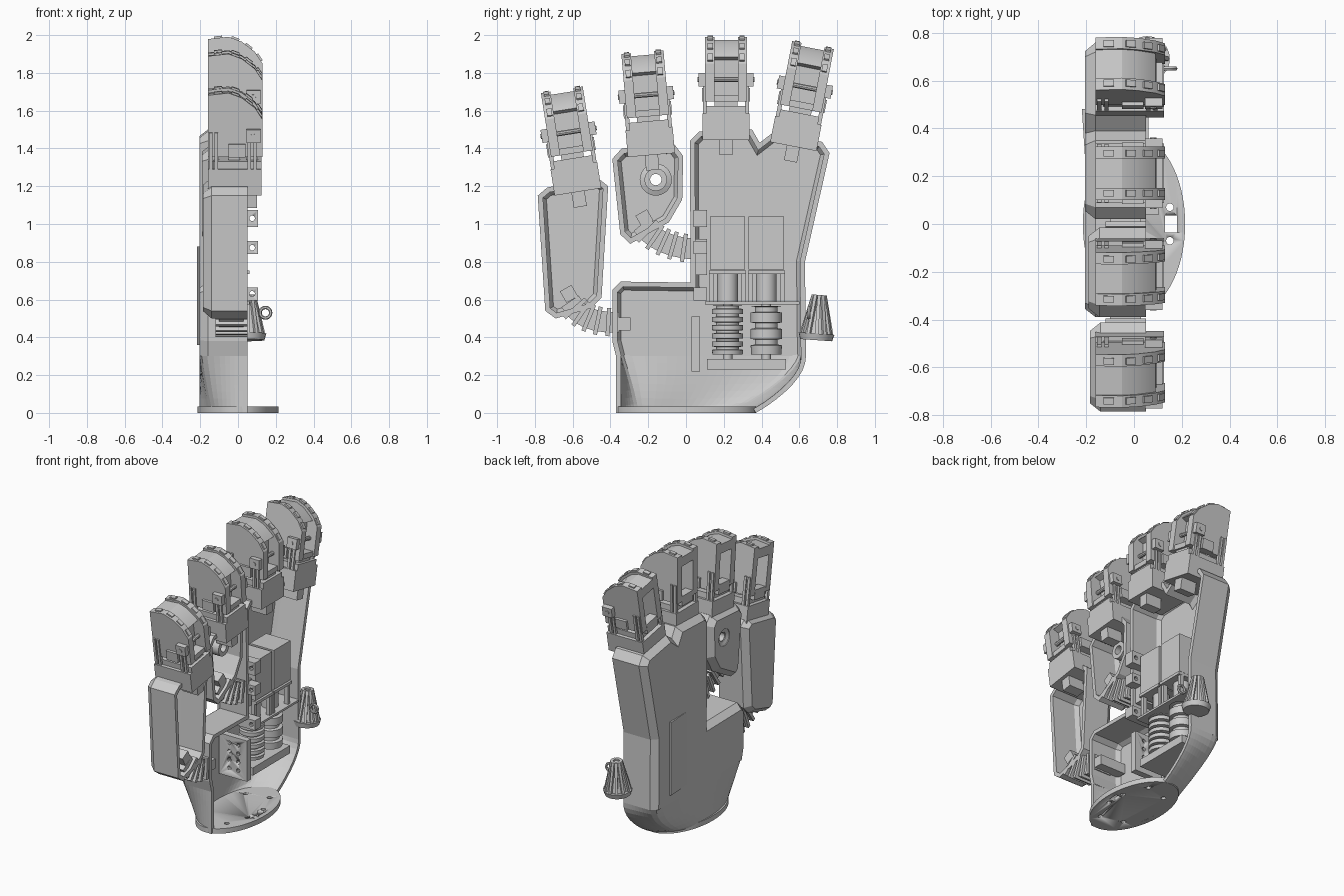
import bpy, bmesh, math
from mathutils import Matrix, Vector

if "Cube" in bpy.data.objects:
    bpy.data.objects.remove(bpy.data.objects["Cube"])

I = Matrix.Identity(4)
flat = []  # objects kept flat shaded


def make(name, verts, faces, M=I, fix=True):
    bm = bmesh.new()
    vs = [bm.verts.new(M @ Vector(v)) for v in verts]
    for f in faces:
        bm.faces.new([vs[i] for i in f])
    if fix:
        bmesh.ops.recalc_face_normals(bm, faces=bm.faces)
        if bm.calc_volume(signed=True) < 0:
            bmesh.ops.reverse_faces(bm, faces=bm.faces)
    me = bpy.data.meshes.new(name)
    bm.to_mesh(me)
    bm.free()
    ob = bpy.data.objects.new(name, me)
    bpy.context.collection.objects.link(ob)
    return ob


def loft(name, loops, M=I, ring=False):
    n, m = len(loops[0]), len(loops)
    faces = [] if ring else [tuple(range(n)), tuple(range((m - 1) * n, m * n))]
    for k in range(m if ring else m - 1):
        j = (k + 1) % m
        faces += [(k*n+i, k*n+(i+1) % n, j*n+(i+1) % n, j*n+i) for i in range(n)]
    return make(name, [v for l in loops for v in l], faces, M)


def box(name, x, y, z, M=I):
    return loft(name, [[(x[0], y[0], h), (x[1], y[0], h), (x[1], y[1], h), (x[0], y[1], h)] for h in z], M)


def prism(name, prof, y0, y1, M=I):
    return loft(name, [[(x, y, z) for x, z in prof] for y in (y0, y1)], M)


def lathe(name, prof, M=I, n=24, sx=1, sy=1, ring=False):
    """Turned part around z from (radius, height) pairs; ring joins last to first."""
    a = [2 * math.pi * i / n for i in range(n)]
    return loft(name, [[(sx*r*math.cos(t), sy*r*math.sin(t), h) for t in a] for r, h in prof], M, ring)


def tilt(y, z, deg, x=0):
    return Matrix.Translation((x, y, z)) @ Matrix.Rotation(math.radians(-deg), 4, 'X')


def cut(ob, cutter):
    cutter.hide_render = True
    m = ob.modifiers.new("cut", 'BOOLEAN')
    m.object, m.operation, m.solver = cutter, 'DIFFERENCE', 'EXACT'


def inset(pts, dist):
    """Offset each edge of a counter-clockwise outline inward by its own distance."""
    n, lines, out = len(pts), [], []
    for i in range(n):
        (a, b), (c, d) = pts[i], pts[(i + 1) % n]
        l = math.hypot(c - a, d - b)
        nx, ny = -(d - b) / l, (c - a) / l
        lines.append((nx, ny, nx * a + ny * b + dist[i]))
    for i in range(n):
        (a, b, e), (c, d, f) = lines[i - 1], lines[i]
        k = a * d - b * c
        out.append(((e * d - b * f) / k, (a * f - e * c) / k))
    return out


def shell(name, pts, x_back, open_edge=None, t=0.027):
    """Open tray: straight walls, chamfered back, front left open."""
    n = len(pts)
    loops = []
    for d, x in ((0.035, x_back), (0, x_back + 0.045), (0, 0.05), (t, 0.05), (t, x_back + 0.055), (0.045, x_back + t)):
        loops.append([(x, *p) for p in inset(pts, [0 if i == open_edge else d for i in range(n)])])
    ob = loft(name, loops)
    if open_edge is not None:  # drop the end wall where the wrist joins
        bm = bmesh.new()
        bm.from_mesh(ob.data)
        z0 = min(p[1] for p in pts)
        end = [f for f in bm.faces if all(v.co.z < z0 + 1e-4 for v in f.verts)]
        bmesh.ops.delete(bm, geom=end, context='FACES_ONLY')
        bm.to_mesh(ob.data)
        bm.free()
    flat.append(ob)
    return ob


# palm and the two hinged metacarpal trays
shell("palm_shell", [(-0.37, 0.3), (0.635, 0.3), (0.63, 0.8), (0.76, 1.375), (0.72, 1.435), (0.455, 1.48),
                     (0.39, 1.43), (0.35, 1.50), (0.07, 1.49), (0.02, 1.44), (0.025, 0.69), (-0.345, 0.695),
                     (-0.39, 0.65), (-0.39, 0.38)], -0.205, open_edge=0)
shell("outer_metacarpal", [(-0.745, 0.54), (-0.69, 0.50), (-0.50, 0.555), (-0.447, 0.61), (-0.412, 1.20),
                           (-0.468, 1.245), (-0.735, 1.193), (-0.785, 1.15)], -0.185)
ring_tray = shell("inner_metacarpal", [(-0.348, 0.945), (-0.295, 0.895), (-0.09, 1.01), (-0.02, 1.13), (-0.015, 1.36),
                                       (-0.06, 1.42), (-0.34, 1.40), (-0.39, 1.345)], -0.19)
RX = tilt(-0.16, 1.235, 0) @ Matrix.Rotation(math.pi / 2, 4, 'Y')
cut(ring_tray, lathe("bore_cutter", [(0.06, -0.3), (0.06, -0.185), (0.035, -0.175), (0.035, -0.1)], RX))
lathe("tray_boss", [(0.085, -0.17), (0.085, -0.13), (0.06, -0.12), (0.06, 0.0), (0.03, 0.0), (0.03, -0.17)],
      RX, ring=True)

# wrist: half ellipse at the bottom blending into the palm's chamfered box section
rows, N = 9, 36
verts = []
for k in range(rows):
    t = k / (rows - 1)
    y0, y1 = -0.37, 0.37 + 0.265 * math.sin(t * math.pi / 2) ** 0.9
    for i in range(N + 1):
        a = math.pi * i / N
        c, s = math.cos(a), max(math.sin(a), 1e-6)
        Y = max(abs(c), 1e-6)
        r = 1 + (min(1 / Y, 1 / s, 0.2374 / (0.18 * Y + 0.07 * s)) - 1) * t ** 0.8
        verts.append((0.05 - 0.255 * s * r, (y0 + y1) / 2 - (y1 - y0) / 2 * c * r, 0.3 * t))
W = N + 1
wrist = make("wrist_shell", verts, [(k*W+i, (k+1)*W+i, (k+1)*W+i+1, k*W+i+1)
                                    for k in range(rows - 1) for i in range(N)], fix=False)
m = wrist.modifiers.new("wall", 'SOLIDIFY')
m.thickness, m.offset = 0.025, -1
flat.append(wrist)

# wrist flange with slot and bolt holes
flange = lathe("wrist_flange", [(1, 0), (1, 0.035)], n=64, sx=0.214, sy=0.37)
cut(flange, box("slot_cutter", (0.13, 0.18), (-0.035, 0.035), (-0.1, 0.1)))
for x, y in [(0.15, -0.07), (0.15, 0.07), (0.08, -0.24), (0.08, 0.24), (-0.08, -0.2), (-0.08, 0.2)]:
    cut(flange, lathe("bolt_cutter", [(0.016, -0.1), (0.016, 0.1)], Matrix.Translation((x, y, 0)), 12))

# wedge-shaped raised panel on the back
loft("back_panel", [[(-0.2, 0.2, z), (-0.218, 0.48, z), (-0.195, 0.48, z)] for z in (0.36, 0.88)])

# fingers: side plates around a core with a window at the back and a channel in front
TIP = [(-0.16, 0), (0.13, 0), (0.13, 0.20), (0.09, 0.262), (0.02, 0.316), (-0.05, 0.342), (-0.16, 0.33)]
CORE = [(-0.06, 0.03), (0.05, 0.03), (0.05, 0.22), (0.09, 0.235), (0.07, 0.255), (0.01, 0.303), (-0.05, 0.325),
        (-0.16, 0.315), (-0.16, 0.25), (-0.06, 0.25)]


def finger(n, y, z, deg):
    B = tilt(y, z, deg)
    T = B @ Matrix.Translation((0, 0, 0.185))
    nm = f"finger_{n}_"
    box(nm + "base_block", (-0.16, 0.125), (-0.125, 0.125), (-0.02, 0.12), B)
    box(nm + "base_step", (-0.13, 0.125), (-0.105, 0.105), (0.12, 0.16), B)
    box(nm + "base_clip", (-0.02, 0.10), (-0.035, 0.035), (-0.10, 0), B)
    for x in (-0.13, -0.02, 0.075):
        box(nm + "neck", (x - 0.03, x + 0.03), (-0.06, 0.06), (0.15, 0.22), B)
    prism(nm + "tip_core", CORE, -0.07, 0.07, T)
    box(nm + "front_sill", (0.03, 0.12), (-0.07, 0.07), (0.0, 0.035), T)
    for s in (-1, 1):
        prism(nm + "tip_side", TIP, s * 0.062, s * 0.112, T)
        # side lugs with screws, knuckle pad and tendon rods
        box(nm + "lug", (0.045, 0.12), (s * 0.11, s * 0.145), (0.08, 0.15), T)
        lathe(nm + "screw", [(0.014, 0), (0.014, 0.15)], T @ Matrix.Translation((0.08, 0, 0.115))
              @ Matrix.Rotation(-s * math.pi / 2, 4, 'X'), 10)
        box(nm + "knuckle_pad", (-0.05, 0.04), (s * 0.11, s * 0.128), (0.0, 0.07), T)
        for x in (-0.145, -0.115, 0.06, 0.09):
            box(nm + "rod", (x - 0.009, x + 0.009), (s * 0.10, s * 0.122), (-0.07, 0.13), T)
        # ridges over the rounded tip
        for (a, b), (c, d) in zip(TIP[2:], TIP[3:]):
            ang = math.atan2(a - c, d - b) - math.pi / 2
            R = T @ Matrix.Translation(((a + c) / 2, 0, (b + d) / 2)) @ Matrix.Rotation(-ang, 4, 'Y')
            R = T @ Matrix.Translation(((a + c) / 2, 0, (b + d) / 2)) @ Matrix.Rotation(
                math.atan2(d - b, a - c), 4, 'Y')
            box(nm + "ridge", (-0.022, 0.022), (s * 0.07, s * 0.098), (-0.01, 0.01), R)


for args in [(1, -0.575, 1.19, -9), (2, -0.185, 1.385, -5), (3, 0.212, 1.464, 0), (4, 0.572, 1.43, 11)]:
    finger(*args)


# ribbed flexible hinges joining the trays to the palm
def hinge(name, p0, p1, p2):
    a, b, c = (Vector(p) for p in (p0, p1, p2))
    for i in range(11):
        t = i / 10
        p = a * (1 - t) ** 2 + b * 2 * t * (1 - t) + c * t * t
        d = (b - a) * (1 - t) + (c - b) * t
        M = tilt(p.x, p.y, math.degrees(math.atan2(d.x, d.y)), -0.035)
        w, h, l = (0.085, 0.075, 0.011) if i % 2 else (0.065, 0.055, 0.024)
        box(name, (-w, w), (-h, h), (-l, l), M)


hinge("outer_hinge", (-0.60, 0.57), (-0.54, 0.48), (-0.38, 0.48))
hinge("inner_hinge", (-0.22, 0.98), (-0.14, 0.885), (0.02, 0.87))
for y, z, d in [(-0.62, 0.63, -30), (-0.22, 1.03, -30), (-0.33, 0.47, 0)]:
    box("hinge_clip", (-0.17, 0.03), (-0.035, 0.035), (-0.035, 0.035), tilt(y, z, d))

# thumb mount: ribbed cone with rim and eyelet
C = tilt(0.69, 0.405, 4, 0.055)
lathe("thumb_rim", [(0.085, -0.02), (0.095, 0.015)], C)
lathe("thumb_cone", [(0.075, 0.01), (0.03, 0.21)], C)
for i in range(12):
    R = C @ Matrix.Rotation(math.tau * i / 12, 4, 'Z')
    prism("thumb_rib", [(0.02, 0.01), (0.09, 0.01), (0.04, 0.22), (0.02, 0.22)], -0.009, 0.009, R)
bpy.ops.mesh.primitive_torus_add(location=(0.145, 0.65, 0.53), rotation=(math.pi / 2, 0, 0), major_radius=0.028,
                                 minor_radius=0.009, major_segments=20, minor_segments=6)
bpy.context.object.name = "thumb_eyelet"

# actuators: motors, frames, shafts and spools
for y, ribs in ((0.22, 6), (0.425, 3)):
    box("motor", (-0.14, 0.05), (y - 0.093, y + 0.093), (0.76, 1.04))
    box("frame_top", (-0.14, 0.06), (y - 0.098, y + 0.098), (0.735, 0.755))
    for s in (-1, 1):
        for x in (-0.11, 0.03):
            box("frame_post", (x - 0.015, x + 0.015), (y + s*0.085 - 0.012, y + s*0.085 + 0.012), (0.58, 0.74))
    M = Matrix.Translation((-0.045, y, 0))
    lathe("gearbox", [(0.055, 0.59), (0.055, 0.735)], M)
    lathe("shaft", [(0.025, 0.26), (0.025, 0.6)], M, 16)
    prof, step = [(0.08, 0.31)], 0.26 / ribs
    for i in range(ribs):
        z = 0.31 + i * step
        prof += [(0.083, z + step * 0.55), (0.06, z + step * 0.6), (0.06, z + step * 0.9), (0.083, z + step * 0.95)]
    lathe("spool", prof, M, 32)
box("frame_bottom", (-0.15, 0.06), (0.10, 0.60), (0.575, 0.59))
box("spool_base", (-0.18, 0.04), (0.11, 0.53), (0.23, 0.285))

# perforated plate and mounting tabs
plate = box("pulley_plate", (-0.17, 0.05), (0.03, 0.075), (0.22, 0.51))
TY = Matrix.Rotation(-math.pi / 2, 4, 'X')
for x in (-0.09, -0.02):
    for z in (0.28, 0.34, 0.40, 0.46):
        cut(plate, lathe("plate_cutter", [(0.014, -0.1), (0.014, 0.2)], Matrix.Translation((x, 0, z)) @ TY, 10))
for z0, z1 in ((0.985, 1.075), (0.84, 0.91), (0.595, 0.665)):
    tab = box("mount_tab", (-0.18, 0.105), (0.04, 0.11), (z0, z1))
    cut(tab, lathe("tab_cutter", [(0.015, -0.1), (0.015, 0.3)],
                   Matrix.Translation((0.075, 0, (z0 + z1) / 2)) @ TY, 10))
box("tab_web", (-0.18, 0.03), (0.04, 0.11), (0.73, 0.92))

for ob in bpy.data.objects:
    ob.select_set(ob not in flat)
bpy.context.view_layer.objects.active = flange
bpy.ops.object.shade_smooth_by_angle(angle=math.radians(25))
